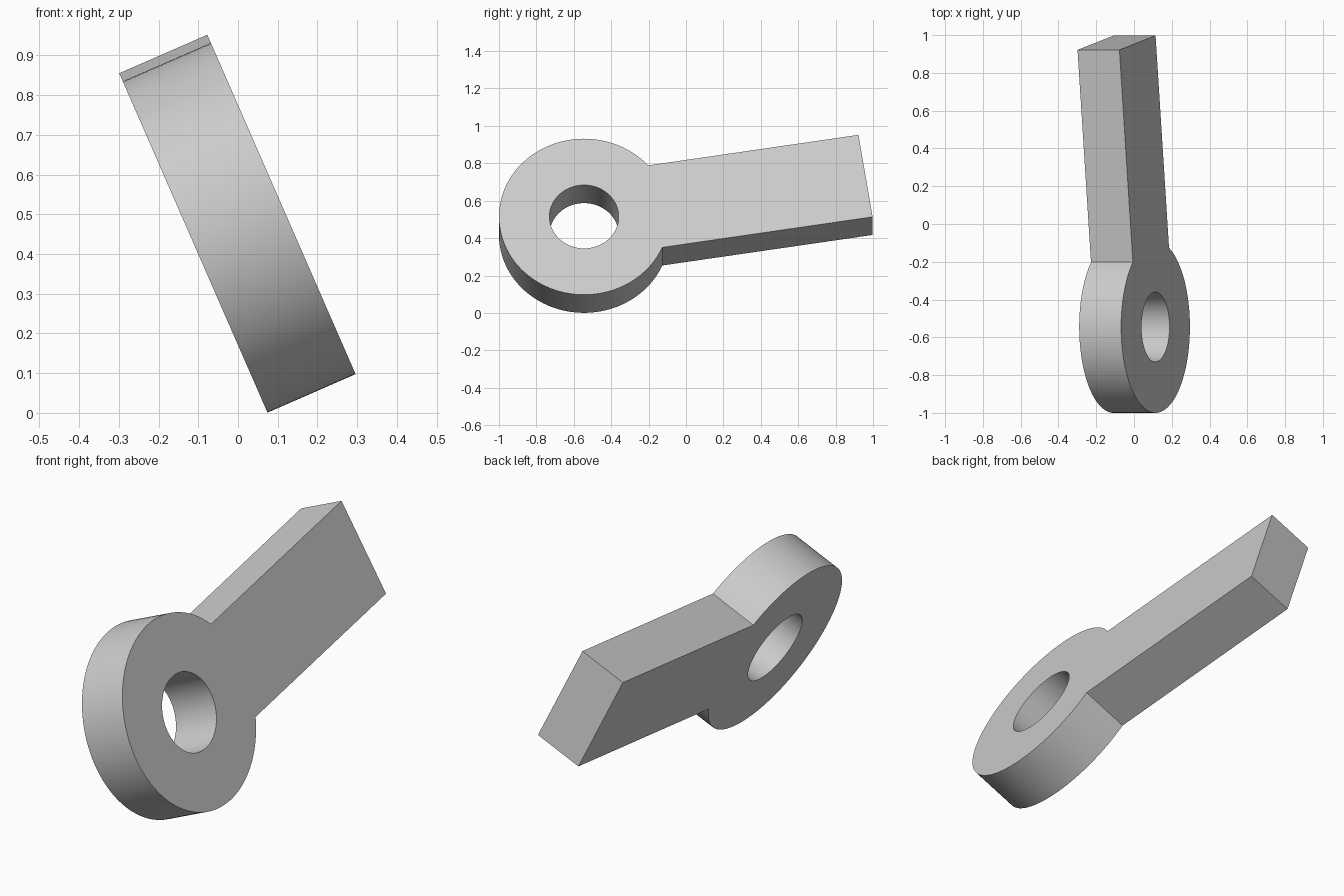
import bpy, bmesh, math
from mathutils import Matrix, Vector

cube = bpy.data.objects.get("Cube")
if cube:
    bpy.data.objects.remove(cube, do_unlink=True)

RADIUS, HOLE, HALF_WIDTH, LENGTH, THICK = 0.455, 0.185, 0.242, 1.5235, 0.242
SEGMENTS = 96


def arc(radius, start, end, count):
    return [(radius * math.cos(start + (end - start) * i / count),
             radius * math.sin(start + (end - start) * i / count))
            for i in range(count + 1)]


# Material
grey = bpy.data.materials.new("plain grey")
grey.use_nodes = True
grey.diffuse_color = (0.6, 0.6, 0.6, 1)
grey.node_tree.nodes["Principled BSDF"].inputs["Base Color"].default_value = (0.6, 0.6, 0.6, 1)

# Outline of the round eye with its straight arm, and the round hole
meet = math.asin(HALF_WIDTH / RADIUS)
outline = arc(RADIUS, meet, 2 * math.pi - meet, SEGMENTS)
outline += [(LENGTH, -HALF_WIDTH), (LENGTH, HALF_WIDTH)]
hole = arc(HOLE, 0, 2 * math.pi, SEGMENTS)[:-1]

# Fill the profile and extrude it to the plate thickness
bm = bmesh.new()
edges = []
for loop in (outline, hole):
    verts = [bm.verts.new((x, y, -THICK / 2)) for x, y in loop]
    edges += [bm.edges.new((a, b)) for a, b in zip(verts, verts[1:] + verts[:1])]
bmesh.ops.triangle_fill(bm, edges=edges, use_beauty=True, use_dissolve=False)
result = bmesh.ops.extrude_face_region(bm, geom=bm.faces[:], use_keep_orig=True)
top = [g for g in result["geom"] if isinstance(g, bmesh.types.BMVert)]
bmesh.ops.translate(bm, verts=top, vec=(0, 0, THICK))
bmesh.ops.recalc_face_normals(bm, faces=bm.faces[:])

# Turn the arm upward within the plate, then lean the plate to the side
lean = math.radians(23.6)
side = Vector((math.cos(lean), 0, math.sin(lean)))
up = Vector((-math.sin(lean), 0, math.cos(lean)))
frame = Matrix((Vector((0, 1, 0)), up, side)).transposed().to_4x4()
place = Matrix.Translation((0.003, -0.545, 0.466)) @ frame @ Matrix.Rotation(math.radians(9.0), 4, "Z")
bmesh.ops.transform(bm, matrix=place, verts=bm.verts[:])

mesh = bpy.data.meshes.new("eye_lever")
bm.to_mesh(mesh)
bm.free()
mesh.materials.append(grey)
lever = bpy.data.objects.new("eye_lever", mesh)
bpy.context.collection.objects.link(lever)

# Smooth round walls, sharp rims
bpy.ops.object.select_all(action="DESELECT")
lever.select_set(True)
bpy.context.view_layer.objects.active = lever
bpy.ops.object.shade_smooth_by_angle(angle=math.radians(30))
